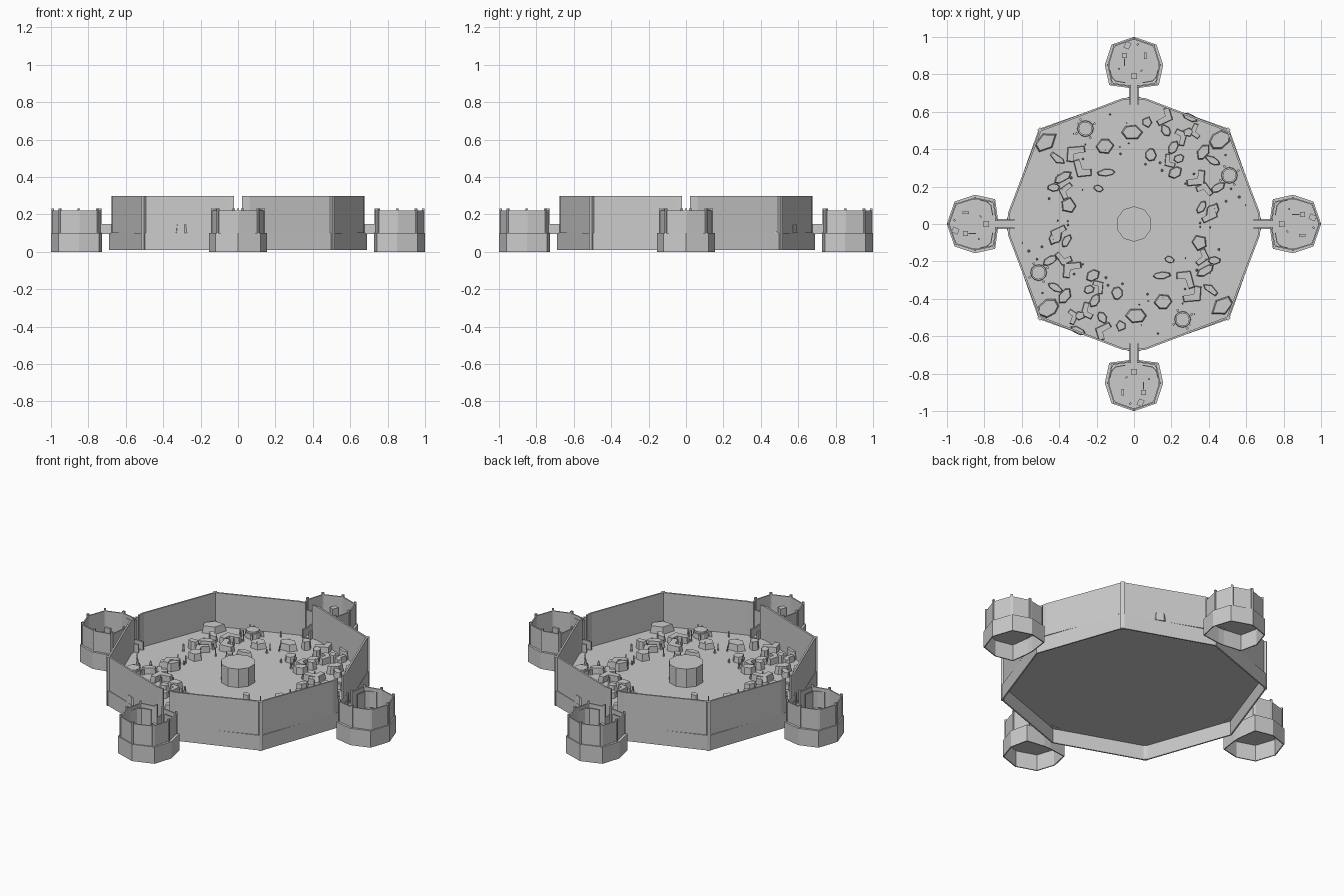
import bpy, bmesh, math, random
from mathutils import Vector, Matrix

if "Cube" in bpy.data.objects:
    bpy.data.objects.remove(bpy.data.objects["Cube"])
random.seed(4)


def make(name, bm):
    bmesh.ops.recalc_face_normals(bm, faces=bm.faces)
    me = bpy.data.meshes.new(name)
    bm.to_mesh(me)
    bm.free()
    ob = bpy.data.objects.new(name, me)
    bpy.context.collection.objects.link(ob)
    return ob


def prism(bm, pts, z0, z1, taper=1.0):
    c = sum((Vector(p) for p in pts), Vector((0, 0))) / len(pts)
    lo = [bm.verts.new((p[0], p[1], z0)) for p in pts]
    hi = [bm.verts.new((*(c + (Vector(p) - c) * taper), z1)) for p in pts]
    n = len(pts)
    bm.faces.new(lo[::-1])
    bm.faces.new(hi)
    for i in range(n):
        j = (i + 1) % n
        bm.faces.new((lo[i], lo[j], hi[j], hi[i]))


def box(bm, x, y, sx, sy, z0, z1, ang=0):
    m = Matrix.Rotation(math.radians(ang), 2)
    pts = [Vector((x, y)) + m @ Vector((a * sx / 2, b * sy / 2))
           for a, b in ((-1, -1), (1, -1), (1, 1), (-1, 1))]
    prism(bm, pts, z0, z1)


def wall(name, pts, z0, z1, thick, closed=False):
    bm = bmesh.new()
    lo = [bm.verts.new((*p, z0)) for p in pts]
    hi = [bm.verts.new((*p, z1)) for p in pts]
    n = len(pts)
    for i in range(n if closed else n - 1):
        j = (i + 1) % n
        bm.faces.new((lo[i], lo[j], hi[j], hi[i]))
    ob = make(name, bm)
    mod = ob.modifiers.new("thickness", 'SOLIDIFY')
    mod.thickness, mod.offset, mod.use_even_offset = thick, 0, True
    return ob


def spin(ob, count=4):
    for k in range(1, count):
        c = ob.copy()
        c.name = f"{ob.name}_{k + 1}"
        c.rotation_euler.z = -k * math.tau / count
        bpy.context.collection.objects.link(c)


def plate(name, pts, z0, z1):
    bm = bmesh.new()
    prism(bm, pts, z0, z1)
    return make(name, bm)


def octagon(axis, diag):
    return [((axis if k % 2 == 0 else diag) * math.cos(k * math.pi / 4),
             (axis if k % 2 == 0 else diag) * math.sin(k * math.pi / 4)) for k in range(8)]


# arena floor and hollow skirt
F = 0.1
plate("arena_floor", octagon(0.685, 0.715), F - 0.004, F)
wall("arena_skirt", octagon(0.685, 0.715), 0.01, F, 0.008, True)

# high arena walls, open at the four gates
spin(wall("arena_wall", [(0.022, 0.672), (0.06, 0.668), (0.5, 0.5), (0.668, 0.06), (0.672, 0.022)],
          F, 0.3, 0.01))

# corner posts
bm = bmesh.new()
box(bm, 0.504, 0.504, 0.016, 0.022, 0.01, 0.3, 45)
spin(make("corner_post", bm))

# central pillar
plate("central_pillar", [(0.095 * math.cos((k + .5) * math.pi / 5), 0.095 * math.sin((k + .5) * math.pi / 5))
                         for k in range(10)], F, 0.21)

# bridges with low side rails
bm = bmesh.new()
box(bm, 0, 0.7, 0.05, 0.09, F - 0.005, F + 0.003)
for s in (-1, 1):
    box(bm, s * 0.022, 0.69, 0.008, 0.1, F, 0.15)
spin(make("bridge", bm))

# outer pods: floor, hollow skirt, walls
right = [(0.02, 0.73), (0.13, 0.745), (0.153, 0.85), (0.118, 0.957)]
pod = right + [(0, 0.997)] + [(-x, y) for x, y in right[::-1]]
spin(plate("pod_floor", pod, F - 0.004, F))
spin(wall("pod_skirt", pod, 0, F, 0.006, True))
inner = [(x * 0.9, 0.86 + (y - 0.86) * 0.95) for x, y in pod]
inner[0], inner[-1] = (0.022, 0.737), (-0.022, 0.737)
spin(wall("pod_wall", inner, F, 0.22, 0.007))

# pod wall ribs and curved screens beside the gate
bm = bmesh.new()
for x, y in inner:
    box(bm, x, y, 0.012, 0.012, F, 0.232, math.degrees(math.atan2(y - 0.86, x)))
spin(make("pod_rib", bm))
for s in (-1, 1):
    spin(wall("pod_screen", [(s * x, y) for x, y in
              ((0.045, 0.755), (0.1, 0.765), (0.118, 0.785), (0.13, 0.825))], F, 0.2, 0.005))

# pod furniture
bm = bmesh.new()
for x, y, sx, sy, h, a in ((0, 0.79, 0.03, 0.03, .04, 0), (-0.05, 0.9, 0.026, 0.026, .035, 0),
                           (-0.05, 0.865, 0.006, 0.04, .02, 0), (0.06, 0.9, 0.014, 0.036, .05, 0),
                           (-0.035, 0.955, 0.03, 0.036, .06, -25), (0.04, 0.82, 0.012, 0.008, .03, 20),
                           (0.02, 0.96, 0.012, 0.01, .03, 30), (-0.08, 0.83, 0.01, 0.01, .03, 0)):
    box(bm, x, y, sx, sy, F, F + h, a)
spin(make("pod_furniture", bm))

# angular boulders: x, y, half length, half width, turn
boulders = [(-.47, .44, .07, .045, 40), (-.155, .415, .05, .042, 0), (-.41, .35, .05, .022, -40),
            (-.38, .25, .055, .025, 30), (-.15, .275, .05, .02, 5), (-.01, .49, .058, .042, 0),
            (.07, .545, .027, .032, 0), (.17, .5, .035, .024, -60), (.3, .57, .045, .02, -25),
            (.46, .45, .065, .047, 35), (.09, .37, .032, .036, 0), (.21, .41, .04, .025, 60),
            (.24, .35, .03, .024, 20), (.37, .385, .05, .03, 50), (.42, .34, .045, .02, -30),
            (.22, .275, .042, .03, 30), (.45, .195, .045, .022, 30), (.36, .09, .04, .022, 60),
            (-.43, .195, .035, .022, 0), (-.35, .1, .042, .045, 0), (-.19, .19, .028, .018, -20),
            (.42, .07, .05, .034, 70), (.29, .49, .03, .025, 10)]
bm = bmesh.new()
for x, y, a, b, r in boulders:
    n = random.choice((5, 6, 7))
    m = Matrix.Rotation(math.radians(r), 2)
    pts = []
    for k in range(n):
        t = math.tau * (k + random.uniform(-.2, .2)) / n
        pts.append(Vector((x, y)) + m @ Vector((a * math.cos(t), b * math.sin(t))))
    prism(bm, pts, F, F + random.uniform(.03, .05), 0.86)
spin(make("boulders", bm), 2)

# bent barricade rocks: x, y, size, turn
bent = [(-.31, .38, .05, 0), (-.28, .3, .05, 100), (-.36, .18, .04, 30), (.33, .24, .05, 180),
        (.25, .46, .04, 250), (.33, .5, .035, 60), (.16, .57, .045, 200), (-.4, -.05, .045, 20),
        (.38, .18, .04, 300), (.19, .34, .035, 80)]
shape = [(-1, -.9), (-.3, -1), (-.2, -.1), (1, .1), (.9, .75), (-.9, .6)]
bm = bmesh.new()
for x, y, s, r in bent:
    m = Matrix.Rotation(math.radians(r), 2)
    prism(bm, [Vector((x, y)) + m @ (Vector(p) * s) for p in shape], F, F + .036, 0.92)
spin(make("bent_rocks", bm), 2)

# round drums with a raised rim
bm = bmesh.new()
ring = lambda r: [(-.26 + r * math.cos(k * math.tau / 12), .51 + r * math.sin(k * math.tau / 12)) for k in range(12)]
prism(bm, ring(.044), F, F + .03, 0.95)
prism(bm, ring(.036), F + .03, F + .04)
for k in range(4):
    t = k * math.pi / 2 + .5
    box(bm, -.26 + .055 * math.cos(t), .51 + .055 * math.sin(t), .012, .012, F, F + .03, 30)
spin(make("round_drum", bm))

# thin upright stones
bm = bmesh.new()
for k in range(34):
    t, r = random.uniform(0, math.pi), random.uniform(.3, .62)
    s = random.uniform(.007, .016)
    x, y = r * math.cos(t), r * math.sin(t)
    prism(bm, [(x + s / 2 * math.cos(i * math.tau / 5), y + s / 2 * math.sin(i * math.tau / 5))
               for i in range(5)], F, F + random.uniform(.02, .05), 0.6)
spin(make("upright_stones", bm), 2)
